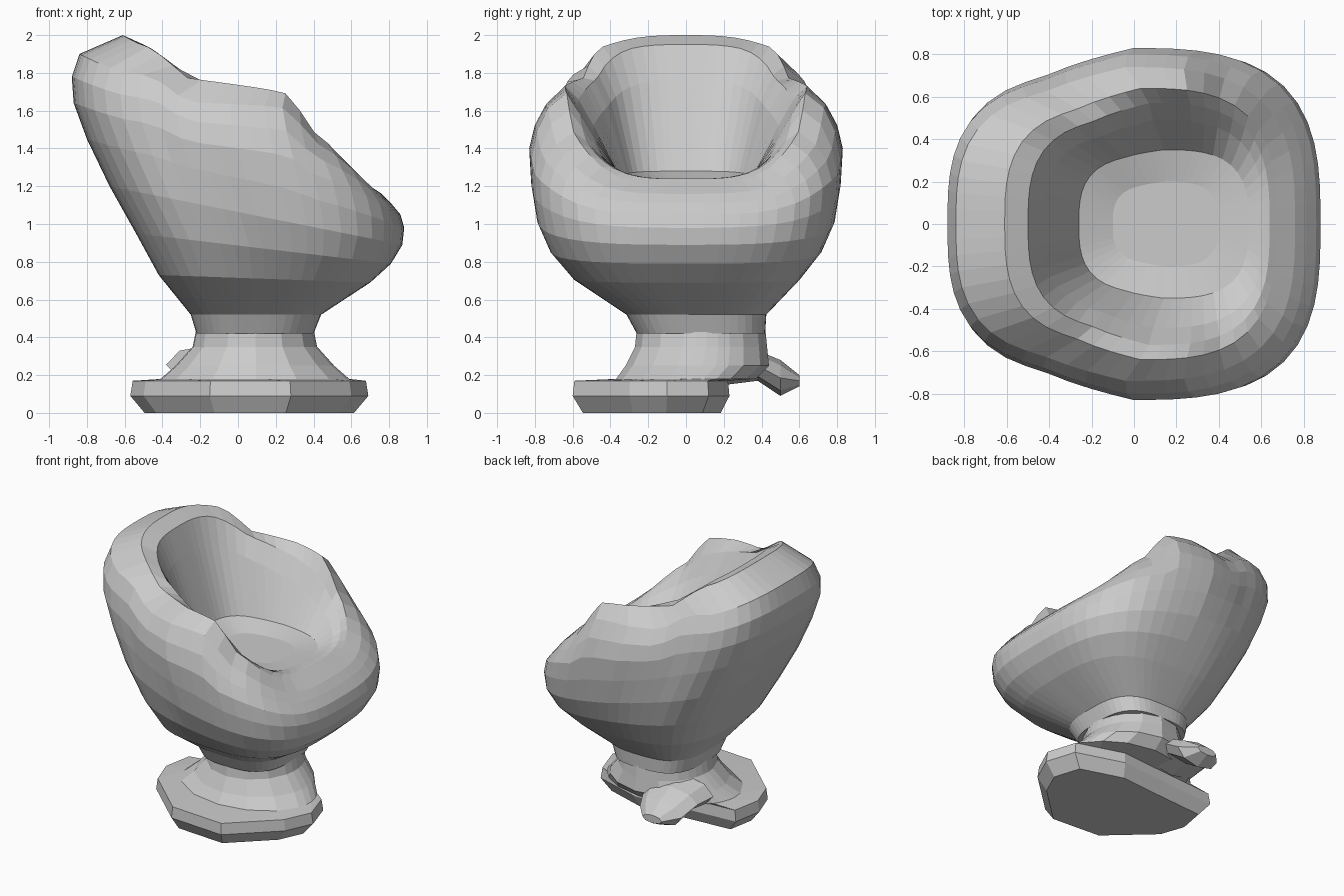
import bpy, bmesh
from math import cos, sin, pi, atan2

if "Cube" in bpy.data.objects:
    bpy.data.objects.remove(bpy.data.objects["Cube"])

# Stepped arm line: (x, height correction) along the rim
ARM_STEPS = [(-.6, 0), (-.46, .03), (-.27, -.07), (.27, .06), (.40, -.06), (.9, 0)]


def arm_step(x):
    for (x0, d0), (x1, d1) in zip(ARM_STEPS, ARM_STEPS[1:]):
        if x0 <= x <= x1:
            return d0 + (d1 - d0) * (x - x0) / (x1 - x0)
    return 0


def loft(name, rings):
    """Skin closed rings of equal length and cap both ends."""
    bm = bmesh.new()
    rows = [[bm.verts.new(p) for p in ring] for ring in rings]
    n = len(rows[0])
    for a, b in zip(rows, rows[1:]):
        for i in range(n):
            j = (i + 1) % n
            bm.faces.new((a[i], a[j], b[j], b[i]))
    bm.faces.new(rows[0][::-1])
    bm.faces.new(rows[-1])
    bmesh.ops.recalc_face_normals(bm, faces=bm.faces)
    me = bpy.data.meshes.new(name)
    bm.to_mesh(me)
    bm.free()
    ob = bpy.data.objects.new(name, me)
    bpy.context.collection.objects.link(ob)
    return ob


def shell_ring(xb, zb, xf, zf, yh, hump, n=3, count=56):
    """Tilted rounded-square ring; hump raises the arms, the back narrows with height."""
    taper = .13 * min(1, max(0, (zb - .8) / .8))
    yc = .24 * max(0, .75 - zb)
    pts = []
    for i in range(count):
        a = 2 * pi * i / count
        r = (abs(cos(a)) ** n + abs(sin(a)) ** n) ** (-1 / n)
        u, v = r * cos(a), r * sin(a)
        x = (xb + xf) / 2 + u * (xf - xb) / 2
        z = (zb + zf) / 2 + u * (zf - zb) / 2
        z += hump * v * v * (1 - u ** 4) * (1 + 1.2 * u)
        z += hump / .12 * v * v * arm_step(x)
        y = v * yh * (1 - taper * min(1, max(0, -2 * u)))
        pts.append((x, yc + y, z))
    return pts


# Bucket seat: up the outside, over the rim, down to the seat floor
# back x, back z, front x, front z, half width, arm hump
bucket = [
    (-.22, .42, .40, .42, .34, 0),
    (-.25, .52, .44, .52, .37, 0),
    (-.42, .73, .70, .69, .60, 0),
    (-.54, .95, .81, .79, .72, 0),
    (-.68, 1.20, .87, .89, .79, 0),
    (-.80, 1.45, .88, .98, .82, .02),
    (-.87, 1.64, .86, 1.05, .83, .06),
    (-.88, 1.78, .81, 1.11, .80, .09),
    (-.84, 1.90, .76, 1.16, .74, .12),
    (-.61, 2.00, .67, 1.22, .64, .12),
    (-.50, 1.95, .64, 1.24, .57, .06),
    (-.43, 1.76, .61, 1.24, .49, .02),
    (-.26, 1.28, .54, 1.23, .35, 0),
    (-.10, 1.22, .40, 1.22, .20, 0),
]
loft("bucket_seat", [shell_ring(*row) for row in bucket])

# Pedestal: neck flaring into a ragged foot, cut away towards +y
foot = [(.69, -.10), (.62, .12), (.27, .23), (-.1, .2), (-.53, .17),
        (-.57, -.05), (-.50, -.25), (-.15, -.57), (.28, -.60), (.60, -.30)]
# add midpoints so the neck stays round
foot = [p for a, b in zip(foot, foot[1:] + foot[:1])
        for p in (a, ((a[0] + b[0]) / 2, (a[1] + b[1]) / 2))]
angles = [atan2(y + .15, x - .06) for x, y in foot]


def oval(cy, rx, ry, z):
    return [(.09 + rx * cos(a), cy + ry * sin(a), z) for a in angles]


def outline(s, z):
    return [(.06 + s * (x - .06), -.15 + s * (y + .15), z) for x, y in foot]


loft("pedestal", [
    oval(.08, .31, .34, .45),
    oval(.08, .33, .35, .35),
    oval(.06, .42, .38, .25),
    oval(.00, .50, .37, .18),
    outline(.98, .17),
    outline(1.0, .09),
    outline(.88, 0),
])

# Drooping toe at the back of the pedestal: (y, top z, bottom z, half width)
toe = [(.22, .36, .15, .24), (.38, .33, .17, .22),
       (.50, .28, .09, .17), (.60, .20, .14, .08)]
loft("back_toe", [[(-.14 + w * cos(k * pi / 4), y,
                    (t + b) / 2 + (t - b) / 2 * sin(k * pi / 4)) for k in range(8)]
                  for y, t, b, w in toe])
